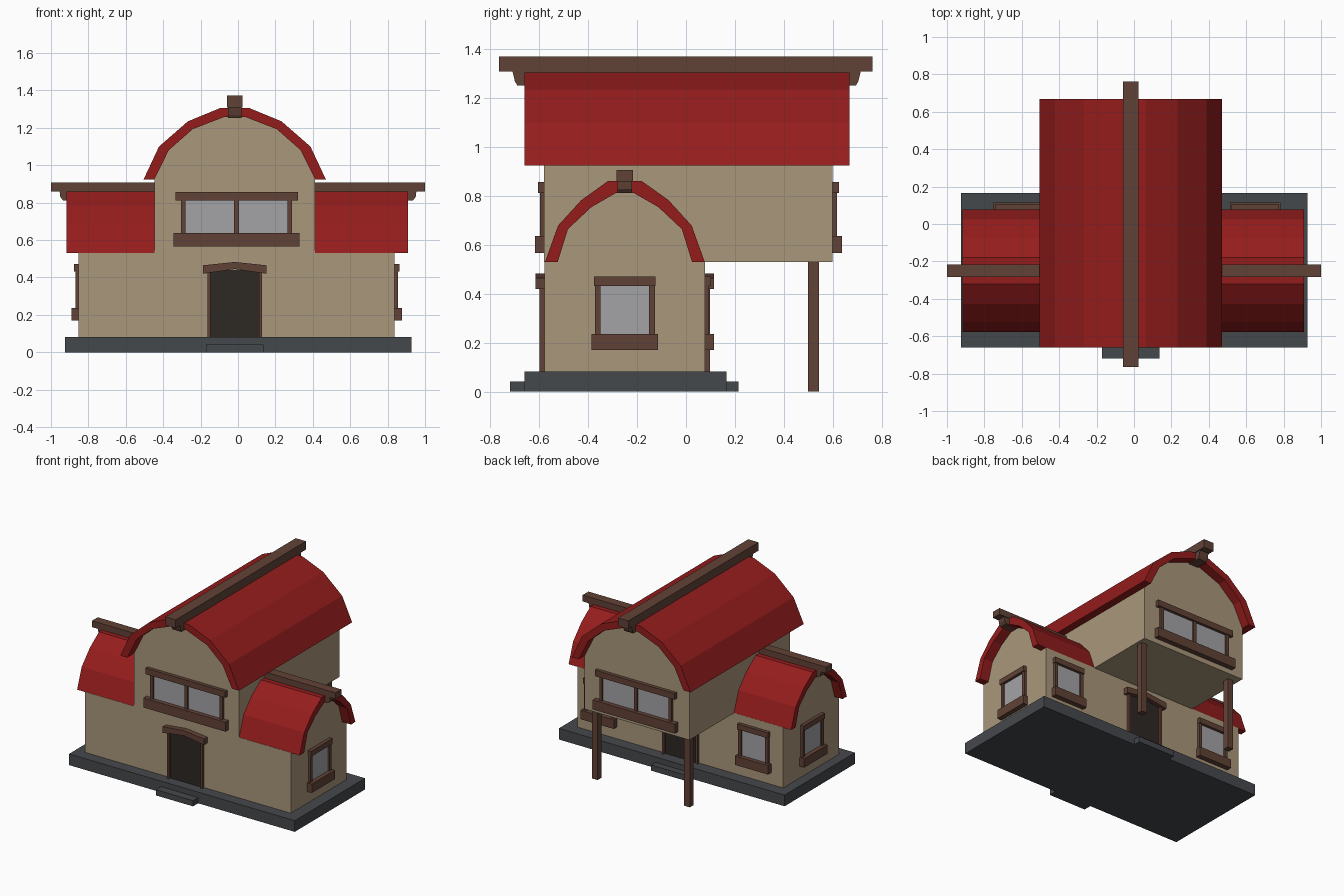
import bpy, bmesh
from math import pi
from mathutils import Matrix

if "Cube" in bpy.data.objects:
    bpy.data.objects.remove(bpy.data.objects["Cube"])


def material(name, r, g, b):
    m = bpy.data.materials.new(name)
    m.diffuse_color = (r, g, b, 1)
    m.use_nodes = True
    m.node_tree.nodes["Principled BSDF"].inputs["Base Color"].default_value = m.diffuse_color
    return m


WALL = material("plaster", 0.40, 0.31, 0.20)
ROOF = material("red_roof", 0.30, 0.012, 0.012)
WOOD = material("wood", 0.12, 0.055, 0.038)
STONE = material("stone", 0.06, 0.065, 0.072)
GLASS = material("glass", 0.37, 0.37, 0.39)
DARK = material("door_dark", 0.026, 0.021, 0.017)


def prism(name, pts, y0, y1, mat, place=Matrix()):
    """Extrude an x-z profile along y, then place it."""
    bm = bmesh.new()
    a = [bm.verts.new(place @ Matrix.Translation((x, y0, z)).translation) for x, z in pts]
    b = [bm.verts.new(place @ Matrix.Translation((x, y1, z)).translation) for x, z in pts]
    bm.faces.new(a)
    bm.faces.new(b[::-1])
    n = len(pts)
    for i in range(n):
        j = (i + 1) % n
        bm.faces.new((a[i], b[i], b[j], a[j]))
    bmesh.ops.recalc_face_normals(bm, faces=bm.faces)
    me = bpy.data.meshes.new(name)
    bm.to_mesh(me)
    bm.free()
    me.materials.append(mat)
    ob = bpy.data.objects.new(name, me)
    bpy.context.collection.objects.link(ob)
    return ob


def box(name, x0, x1, y0, y1, z0, z1, mat, place=Matrix()):
    return prism(name, [(x0, z0), (x1, z0), (x1, z1), (x0, z1)], y0, y1, mat, place)


def mirrored(half):
    return half + [(-x, z) for x, z in reversed(half)]


def at(x, y, turn=0):
    return Matrix.Translation((x, y, 0)) @ Matrix.Rotation(turn * pi / 2, 4, 'Z')


def window(name, place, half, z0, z1, sill_h, lintel_h, over, mullion=False):
    """Local -y points out of the wall."""
    box(name + "_glass", -half, half, -0.006, 0.01, z0, z1, GLASS, place)
    box(name + "_sill", -half - over, half + over, -0.038, 0.01, z0 - sill_h, z0, WOOD, place)
    box(name + "_lintel", -half - over + 0.01, half + over - 0.01, -0.026, 0.01, z1, z1 + lintel_h, WOOD, place)
    for s in (-1, 1):
        c = s * (half + 0.008)
        box(name + "_jamb", c - 0.012, c + 0.012, -0.018, 0.01, z0, z1, WOOD, place)
    if mullion:
        box(name + "_mullion", -0.013, 0.013, -0.018, 0.01, z0, z1, WOOD, place)


def door(name, place):
    box(name + "_leaf", -0.135, 0.135, -0.006, 0.01, 0.08, 0.44, DARK, place)
    for s in (-1, 1):
        box(name + "_jamb", s * 0.137 - 0.008, s * 0.137 + 0.008, -0.022, 0.01, 0.08, 0.43, WOOD, place)
    prism(name + "_lintel", [(-0.17, 0.42), (0, 0.445), (0.17, 0.42), (0.17, 0.465), (0, 0.483), (-0.17, 0.465)],
          -0.038, 0.01, WOOD, place)


CX, CY = -0.0175, -0.25

# stone base and door steps
box("base", -0.925, 0.928, -0.66, 0.165, 0, 0.083, STONE)
box("front_step", -0.17, 0.135, -0.72, -0.6, 0, 0.042, STONE)
box("back_step", -0.17, 0.135, 0.1, 0.215, 0, 0.042, STONE)

# lower storey
box("lower_walls", -0.852, 0.838, -0.578, 0.077, 0.08, 0.532, WALL)

# cross wing gables and roofs, one each side
wing_outer = [(0.327, 0.53), (0.273, 0.68), (0.178, 0.784), (0.07, 0.861)]
wing_inner = [(0.275, 0.53), (0.233, 0.665), (0.137, 0.755), (0.038, 0.812)]
wing_arch = mirrored(wing_outer) + mirrored(wing_inner)[::-1]
for side, wall_x, roof_x in (("left", -0.852, -0.917), ("right", 0.838, 0.91)):
    s = -1 if side == "left" else 1
    inner = s * 0.38
    turn = at(0, CY, 1)  # local x -> world y, local y -> world -x
    prism(side + "_wing_gable", mirrored(wing_inner), -inner, -wall_x, WALL, turn)
    prism(side + "_wing_roof", wing_arch, -inner, -roof_x, ROOF, turn)
    # ridge beam with a tapered bracket below
    box(side + "_ridge_beam", inner, s, CY - 0.034, CY + 0.034, 0.86, 0.907, WOOD)
    prism(side + "_ridge_bracket",
          [(inner, 0.87), (s * 0.955, 0.87), (s * 0.95, 0.83), (s * 0.935, 0.812), (inner, 0.812)],
          CY - 0.03, CY + 0.03, WOOD)

# upper storey with overhang at the back
main_outer = [(0.487, 0.925), (0.405, 1.10), (0.25, 1.235), (0.08, 1.305)]
main_inner = [(0.43, 0.925), (0.353, 1.08), (0.225, 1.193), (0.057, 1.258)]
prism("upper_walls", mirrored([(0.43, 0.53)] + main_inner), -0.58, 0.6, WALL, at(CX, 0))
prism("main_roof", mirrored(main_outer) + mirrored(main_inner)[::-1], -0.66, 0.668, ROOF, at(CX, 0))
box("main_ridge_beam", CX - 0.042, CX + 0.042, -0.765, 0.762, 1.31, 1.372, WOOD)
prism("main_ridge_bracket",
      [(-0.71, 1.312), (-0.7, 1.27), (-0.69, 1.252), (0.695, 1.252), (0.705, 1.27), (0.715, 1.312)],
      -0.037, 0.037, WOOD, at(CX, 0, 1))

# posts carrying the overhang
for x in (-0.39, 0.367):
    box("post", x - 0.023, x + 0.023, 0.5, 0.545, 0, 0.535, WOOD)

# doors
door("front_door", at(CX, -0.578))
door("back_door", at(CX, 0.077, 2))

# wide upper windows
window("upper_front_window", at(CX + 0.01, -0.58), 0.277, 0.637, 0.812, 0.07, 0.045, 0.06, True)
window("upper_back_window", at(CX, 0.6, 2), 0.277, 0.637, 0.812, 0.07, 0.045, 0.06, True)

# small ground floor windows
for name, place in (("left_window", at(-0.852, CY, 3)), ("right_window", at(0.838, CY, 1)),
                    ("back_left_window", at(-0.618, 0.077, 2)), ("back_right_window", at(0.648, 0.077, 2))):
    window(name, place, 0.103, 0.236, 0.432, 0.066, 0.04, 0.033)
